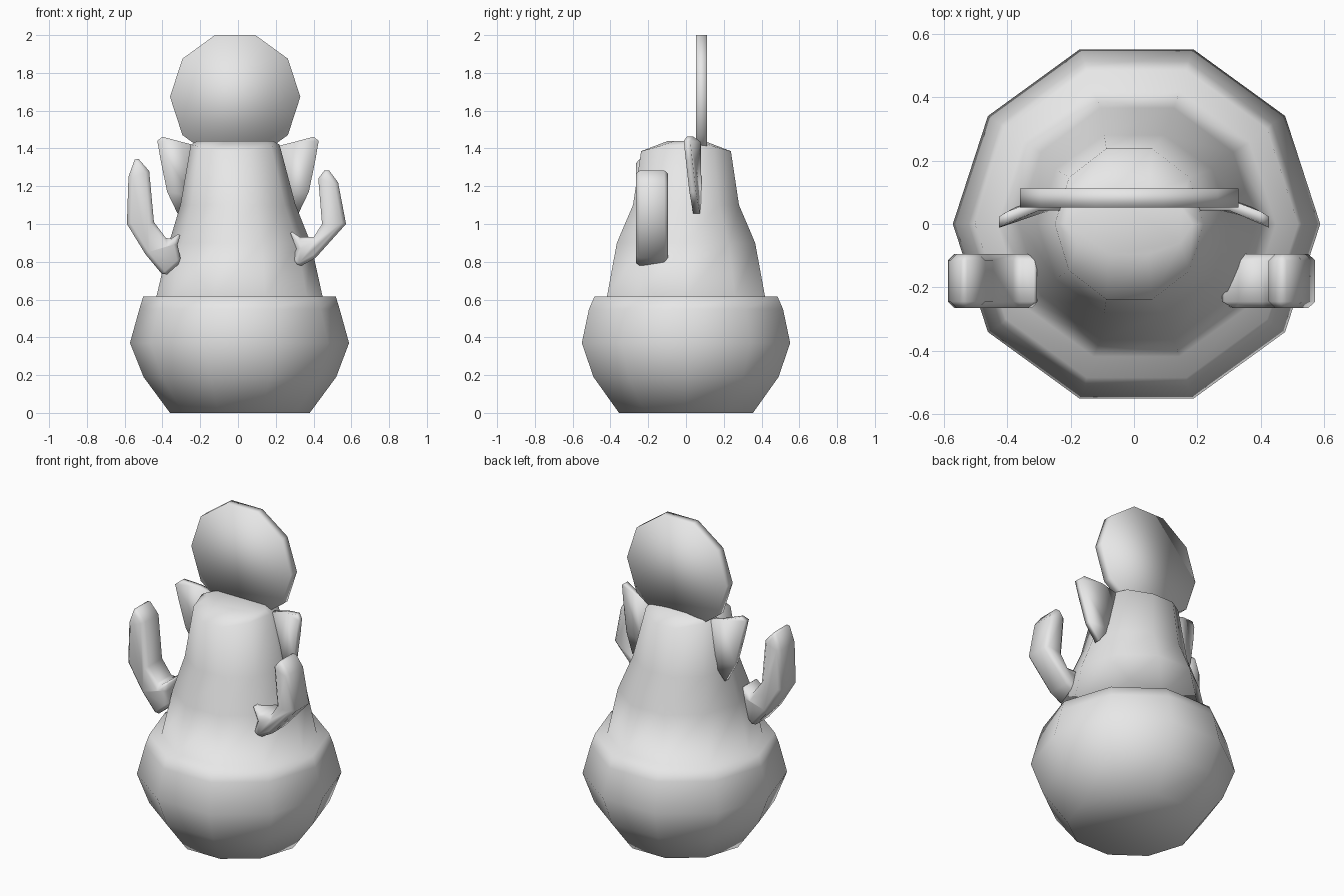
import bpy
import bmesh
from math import cos, sin, tau

cube = bpy.data.objects.get("Cube")
if cube:
    bpy.data.objects.remove(cube)

grey = bpy.data.materials.new("plain grey")
grey.use_nodes = True
grey.diffuse_color = (0.8, 0.8, 0.8, 1)
grey.node_tree.nodes["Principled BSDF"].inputs["Base Color"].default_value = (0.8, 0.8, 0.8, 1)

SIDES = 10


def finish(name, bm):
    """Turn a bmesh into a smooth shaded object."""
    bmesh.ops.recalc_face_normals(bm, faces=bm.faces)
    for f in bm.faces:
        f.smooth = True
    mesh = bpy.data.meshes.new(name)
    bm.to_mesh(mesh)
    bm.free()
    mesh.materials.append(grey)
    obj = bpy.data.objects.new(name, mesh)
    bpy.context.collection.objects.link(obj)
    return obj


def lathe(name, rings):
    """Rings of (radius x, radius y, z, centre x, lift of the x sides)."""
    bm = bmesh.new()
    loops = []
    for rx, ry, z, cx, lift in rings:
        angles = [tau * i / SIDES for i in range(SIDES)]
        loops.append([bm.verts.new((cx + rx * cos(a), ry * sin(a), z + lift * abs(cos(a))))
                      for a in angles])
    for lo, hi in zip(loops, loops[1:]):
        for i in range(SIDES):
            j = (i + 1) % SIDES
            bm.faces.new((lo[i], lo[j], hi[j], hi[i]))
    bm.faces.new(loops[0])
    bm.faces.new(loops[-1])
    return finish(name, bm)


def slab(name, outline, depth, y_at, side=1):
    """Extrude an x-z outline through y; y_at gives the middle for each x."""
    bm = bmesh.new()
    front, back = [[bm.verts.new((side * x, y_at(x) + s * depth / 2, z)) for x, z in outline]
                   for s in (-1, 1)]
    n = len(outline)
    for i in range(n):
        j = (i + 1) % n
        bm.faces.new((front[i], front[j], back[j], back[i]))
    bm.faces.new(front)
    bm.faces.new(back)
    return finish(name, bm)


def bevel(obj, width):
    mod = obj.modifiers.new("soft edges", "BEVEL")
    mod.width = width
    mod.segments = 1
    mod.limit_method = "ANGLE"
    mod.angle_limit = 1.0


# Rounded pot base flowing into the tapering body with a ridged top
lathe("body_and_base", [
    (0.37, 0.373, 0.0, 0.01, 0),
    (0.51, 0.515, 0.19, 0.01, 0),
    (0.58, 0.58, 0.37, 0.008, 0),
    (0.53, 0.54, 0.55, 0.008, 0),
    (0.51, 0.51, 0.615, 0.008, 0),
    (0.44, 0.44, 0.615, 0.008, 0),
    (0.375, 0.385, 0.9, 0.01, 0),
    (0.305, 0.295, 1.1, 0.0, 0),
    (0.235, 0.25, 1.37, -0.015, 0.05),
    (0.2, 0.1, 1.44, -0.015, 0),
])

# Upright ten-sided head plate
disc = [(-0.015 + 0.345 * cos(tau * i / SIDES), 1.673 + 0.344 * sin(tau * i / SIDES))
        for i in range(SIDES)]
slab("head_disc", disc, 0.06, lambda x: 0.082)

# Thin curved fins beside the neck
fin = [(0.2, 1.41), (0.3, 1.435), (0.4, 1.462), (0.427, 1.44), (0.41, 1.34),
       (0.375, 1.17), (0.32, 1.055), (0.25, 1.15)]
for label, side in (("left", 1), ("right", -1)):
    slab(label + "_fin", fin, 0.035, lambda x: 0.065 - 1.9 * (x - 0.25) ** 2, side)

# Bent arms with forked ends
left_arm = [(0.47, 1.30), (0.53, 1.22), (0.572, 1.0), (0.41, 0.82), (0.32, 0.77),
            (0.28, 0.80), (0.31, 0.87), (0.27, 0.97), (0.33, 0.93), (0.40, 0.93),
            (0.445, 1.0), (0.425, 1.24)]
right_arm = [(0.54, 1.36), (0.58, 1.25), (0.588, 1.0), (0.49, 0.84), (0.39, 0.72),
             (0.30, 0.80), (0.32, 0.89), (0.30, 0.96), (0.37, 0.91), (0.445, 1.01),
             (0.47, 1.28)]
for label, outline, side in (("left", left_arm, 1), ("right", right_arm, -1)):
    arm = slab(label + "_arm", outline, 0.17, lambda x: -0.18, side)
    bevel(arm, 0.02)
